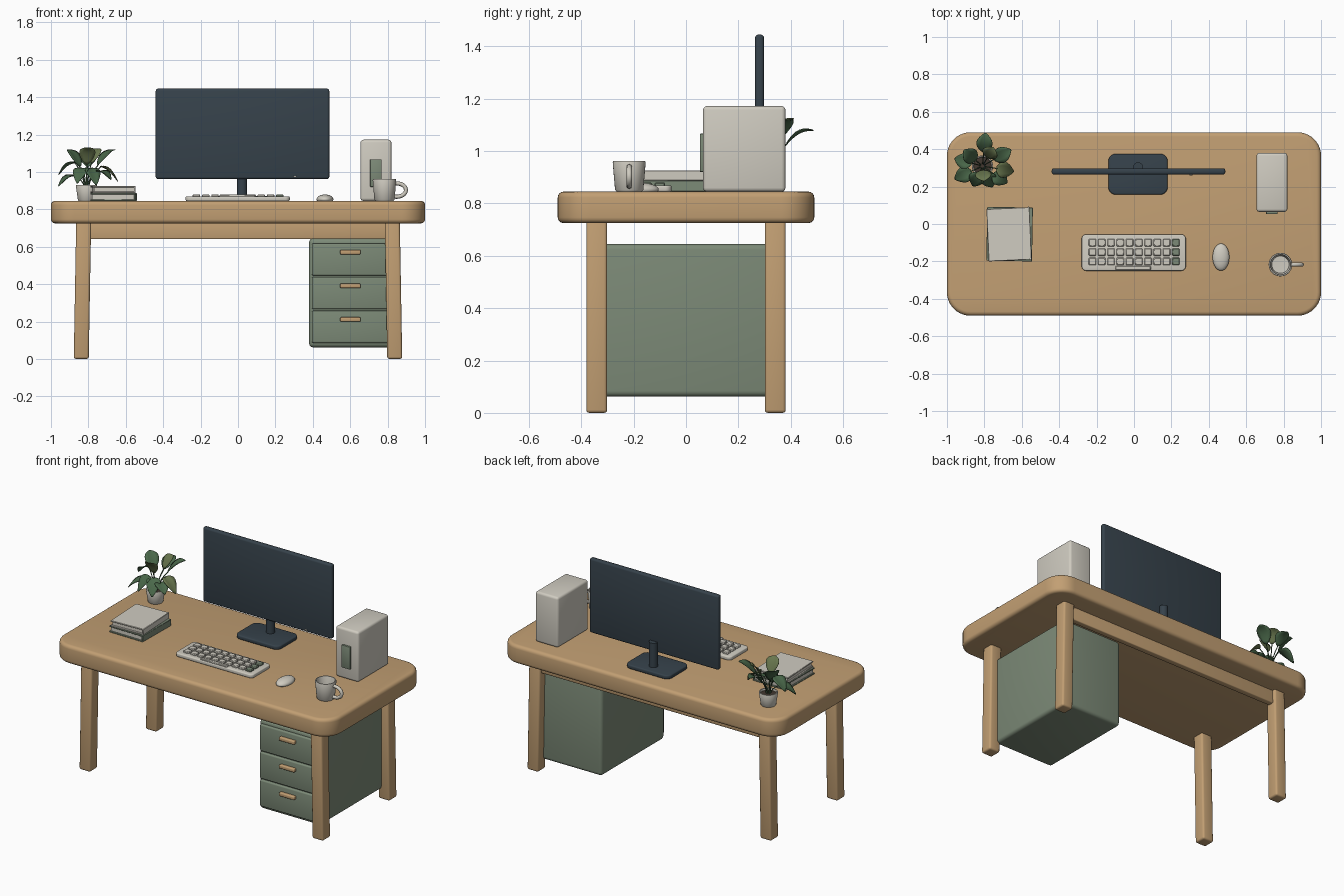
import bpy, bmesh, math
from mathutils import Vector, Matrix

if "Cube" in bpy.data.objects:
    bpy.data.objects.remove(bpy.data.objects["Cube"])


def mat(name, r, g, b):
    m = bpy.data.materials.new(name)
    lin = [((c / 255 + 0.055) / 1.055) ** 2.4 for c in (r, g, b)]
    m.diffuse_color = (*lin, 1)
    m.use_nodes = True
    m.node_tree.nodes["Principled BSDF"].inputs["Base Color"].default_value = m.diffuse_color
    return m


WOOD = mat("light wood", 194, 159, 115)
CREAM = mat("warm grey", 208, 204, 193)
DARK = mat("dark slate", 54, 66, 75)
GREEN = mat("sage green", 124, 138, 119)
LEAF = mat("leaf green", 74, 104, 74)
OLIVE = mat("olive leaf", 104, 118, 78)
SOIL = mat("soil", 66, 56, 48)


def finish(bm, name, m, angle=40):
    bmesh.ops.recalc_face_normals(bm, faces=bm.faces)
    me = bpy.data.meshes.new(name)
    bm.to_mesh(me)
    bm.free()
    me.materials.append(m)
    ob = bpy.data.objects.new(name, me)
    bpy.context.collection.objects.link(ob)
    smooth(ob, angle)
    return ob


def smooth(ob, angle=40):
    bpy.ops.object.select_all(action='DESELECT')
    ob.select_set(True)
    bpy.context.view_layer.objects.active = ob
    bpy.ops.object.shade_smooth_by_angle(angle=math.radians(angle))


def slab(name, m, x, y, z, r=0.0, bevel=0.01, seg=3, turn=0, splay=0):
    """Block from (min, max) ranges, with rounded plan corners and bevelled edges."""
    cx, cy = sum(x) / 2, sum(y) / 2
    hx, hy = (x[1] - x[0]) / 2, (y[1] - y[0]) / 2
    pts = []
    for i, (sx, sy) in enumerate([(1, 1), (-1, 1), (-1, -1), (1, -1)]):
        n = 10 if r else 0
        for k in range(n + 1):
            a = math.pi / 2 * (i + (k / n if n else 0))
            pts.append((sx * (hx - r) + r * math.cos(a), sy * (hy - r) + r * math.sin(a)))
    bm = bmesh.new()
    base = bm.faces.new([bm.verts.new((px, py, z[0])) for px, py in pts])
    up = bmesh.ops.extrude_face_region(bm, geom=[base])
    bmesh.ops.translate(bm, vec=(splay, 0, z[1] - z[0]),
                        verts=[v for v in up["geom"] if isinstance(v, bmesh.types.BMVert)])
    bmesh.ops.recalc_face_normals(bm, faces=bm.faces)
    if bevel:
        edges = [e for e in bm.edges if e.calc_face_angle() > 1]
        bmesh.ops.bevel(bm, geom=edges, offset=bevel, segments=seg, profile=0.5, affect='EDGES')
    bmesh.ops.transform(bm, verts=bm.verts,
                        matrix=Matrix.Translation((cx, cy, 0)) @ Matrix.Rotation(math.radians(turn), 4, 'Z'))
    return finish(bm, name, m)


def lathe(name, m, cx, cy, profile, n=32):
    bm = bmesh.new()
    rings = [[bm.verts.new((cx + r * math.cos(2 * math.pi * i / n), cy + r * math.sin(2 * math.pi * i / n), z))
              for i in range(n)] for r, z in profile]
    for a, b in zip(rings, rings[1:]):
        for i in range(n):
            bm.faces.new((a[i], a[(i + 1) % n], b[(i + 1) % n], b[i]))
    bmesh.ops.remove_doubles(bm, verts=bm.verts, dist=1e-5)
    return finish(bm, name, m)


def tube(name, m, pts, radius, res=2):
    cu = bpy.data.curves.new(name, 'CURVE')
    cu.dimensions = '3D'
    cu.bevel_depth, cu.bevel_resolution, cu.use_fill_caps = radius, res, True
    sp = cu.splines.new('POLY')
    sp.points.add(len(pts) - 1)
    for p, q in zip(sp.points, pts):
        p.co = (*q, 1)
    cu.materials.append(m)
    ob = bpy.data.objects.new(name, cu)
    bpy.context.collection.objects.link(ob)
    bpy.ops.object.select_all(action='DESELECT')
    ob.select_set(True)
    bpy.context.view_layer.objects.active = ob
    bpy.ops.object.convert(target='MESH')
    smooth(bpy.context.object, 60)


TOP = 0.845

# Desk: rounded top, splayed legs, back rail
slab("desk_top", WOOD, (-1, 1), (-0.49, 0.49), (0.725, TOP), r=0.125, bevel=0.022, seg=4)
for sx, side in ((-1, "left"), (1, "right")):
    for sy, end in ((-1, "front"), (1, "back")):
        cx, cy = sx * 0.838, sy * 0.341
        slab(f"{end}_{side}_leg", WOOD, (cx - 0.04, cx + 0.04), (cy - 0.04, cy + 0.04),
             (0, 0.74), bevel=0.012, splay=-sx * 0.013)
slab("back_rail", WOOD, (-0.81, 0.81), (0.32, 0.36), (0.64, 0.73), bevel=0.006)

# Drawer cabinet
slab("cabinet", GREEN, (0.38, 0.82), (-0.325, 0.325), (0.062, 0.645), bevel=0.022, seg=4)
for i in range(3):
    z = 0.172 + i * 0.18
    slab(f"drawer_front_{i + 1}", GREEN, (0.395, 0.805), (-0.342, -0.31), (z - 0.086, z + 0.086), bevel=0.008)
    slab(f"drawer_handle_{i + 1}", WOOD, (0.546, 0.656), (-0.362, -0.335), (z + 0.027, z + 0.051), bevel=0.006)

# Monitor on a stand
slab("monitor_screen", DARK, (-0.44, 0.488), (0.264, 0.298), (0.962, 1.445), bevel=0.012)
slab("monitor_base", DARK, (-0.137, 0.18), (0.157, 0.375), (TOP, 0.872), r=0.04, bevel=0.008)
lathe("monitor_neck", DARK, 0.022, 0.303, [(0, 0.86), (0.027, 0.86), (0.027, 1.03), (0, 1.03)], 24)
slab("power_light", CREAM, (0.297, 0.313), (0.259, 0.268), (0.972, 0.979), bevel=0.002, seg=1)

# Computer tower
slab("tower", CREAM, (0.655, 0.82), (0.065, 0.38), (TOP, 1.172), bevel=0.015)
slab("tower_panel", GREEN, (0.706, 0.768), (0.053, 0.07), (0.92, 1.067), bevel=0.004, seg=2)

# Keyboard: the last column of keys is green
slab("keyboard_body", CREAM, (-0.28, 0.277), (-0.25, -0.055), (TOP, 0.869), r=0.025, bevel=0.006)
for row in range(3):
    for col in range(10):
        x, y = -0.222 + col * 0.0495, -0.1 - row * 0.05
        slab(f"key_{row + 1}_{col + 1}", GREEN if col == 9 else CREAM, (x - 0.02, x + 0.02),
             (y - 0.02, y + 0.02), (0.865, 0.88), bevel=0.004, seg=1)
slab("space_bar", CREAM, (-0.1, 0.09), (-0.246, -0.224), (0.865, 0.879), bevel=0.004, seg=1)

# Mouse: flattened ellipsoid with a flat underside
bm = bmesh.new()
bmesh.ops.create_uvsphere(bm, u_segments=28, v_segments=16, radius=1)
for v in bm.verts:
    v.co = (0.465 + v.co.x * 0.045, -0.177 + v.co.y * 0.073, TOP + 0.008 + max(v.co.z * 0.026, -0.008))
finish(bm, "mouse", CREAM)

# Mug with hollow inside and a handle
lathe("mug", CREAM, 0.783, -0.217, [(0, TOP), (0.048, TOP), (0.054, TOP + 0.007), (0.063, 0.956), (0.061, 0.962),
                                    (0.055, 0.962), (0.053, 0.956), (0.046, 0.86), (0, 0.858)])
arc = [math.radians(a) for a in range(-105, 106, 14)]
tube("mug_handle", CREAM, [(0.848 + 0.05 * math.cos(a), -0.217, 0.903 + 0.036 * math.sin(a)) for a in arc], 0.011)

# Two stacked books: covers, spine and pages
for name, m, x, y, z, h, turn in (("lower_book", GREEN, (-0.787, -0.543), (-0.198, 0.09), TOP, 0.042, -1),
                                  ("upper_book", CREAM, (-0.783, -0.553), (-0.195, 0.085), 0.887, 0.038, 2.5)):
    slab(name + "_bottom_cover", m, x, y, (z, z + 0.008), bevel=0.002, seg=1, turn=turn)
    slab(name + "_top_cover", m, x, y, (z + h - 0.008, z + h), bevel=0.002, seg=1, turn=turn)
    slab(name + "_pages", CREAM, (x[0] + 0.008, x[1] - 0.008), (y[0] + 0.008, y[1] - 0.008),
         (z + 0.006, z + h - 0.006), bevel=0, turn=turn)
    cx, cy, hw = sum(x) / 2, sum(y) / 2, (x[1] - x[0]) / 2 - 0.005
    a = math.radians(turn)
    sx, sy = cx + hw * math.cos(a), cy + hw * math.sin(a)
    slab(name + "_spine", m, (sx - 0.005, sx + 0.005), (sy - 0.143, sy + 0.143), (z, z + h), bevel=0.002,
         seg=1, turn=turn)

# Plant pot and soil
PX, PY = -0.81, 0.31
lathe("plant_pot", CREAM, PX, PY, [(0, TOP), (0.042, TOP), (0.046, TOP + 0.005), (0.057, 0.925), (0.055, 0.93),
                                   (0.049, 0.93), (0.046, 0.912), (0, 0.912)])
lathe("soil", SOIL, PX, PY, [(0, 0.91), (0.047, 0.91), (0.047, 0.918), (0, 0.922)], 24)

# Leaves: (direction, base distance, base height, tip distance, tip height)
LEAVES = [(85, 0.075, 1.03, 0.178, 1.08), (30, 0.07, 1.04, 0.175, 1.12), (-10, 0.075, 1.03, 0.17, 0.95),
          (140, 0.045, 1.03, 0.13, 1.12), (165, 0.06, 1.05, 0.155, 0.985), (205, 0.065, 0.98, 0.165, 0.925),
          (245, 0.04, 1.02, 0.12, 0.94), (295, 0.045, 1.02, 0.125, 0.93), (275, 0.02, 1.04, 0.08, 1.13),
          (325, 0.07, 1.0, 0.16, 0.96), (60, 0.05, 1.05, 0.115, 1.125)]
for i, (az, r0, z0, r1, z1) in enumerate(LEAVES):
    a = math.radians(az)
    out, side = Vector((math.cos(a), math.sin(a), 0)), Vector((-math.sin(a), math.cos(a), 0))
    root = Vector((PX, PY, 0))
    stem = [root + out * (0.012 + (r0 - 0.008) * t * t) + Vector((0, 0, 0.915 + (z0 - 0.915) * t))
            for t in (0, 0.25, 0.5, 0.75, 1)]
    tube(f"stem_{i + 1}", LEAF, stem, 0.003, 1)
    bm = bmesh.new()
    rows = []
    for k in range(9):
        t = k / 8
        w = 0.043 * math.sin(math.pi * min(max(t, 0.02), 0.985) ** 0.8) ** 0.75
        mid = root + out * (r0 + (r1 - r0) * t) + Vector((0, 0, z0 + (z1 - z0) * t + 0.016 * math.sin(math.pi * t)))
        rows.append([bm.verts.new(mid + side * w * s + Vector((0, 0, abs(s) * w * 0.25)))
                     for s in (-1, -0.5, 0, 0.5, 1)])
    for p, q in zip(rows, rows[1:]):
        for j in range(4):
            bm.faces.new((p[j], p[j + 1], q[j + 1], q[j]))
    ob = finish(bm, f"leaf_{i + 1}", OLIVE if i in (2, 8, 10) else LEAF)
    ob.modifiers.new("thickness", 'SOLIDIFY').thickness = 0.003
